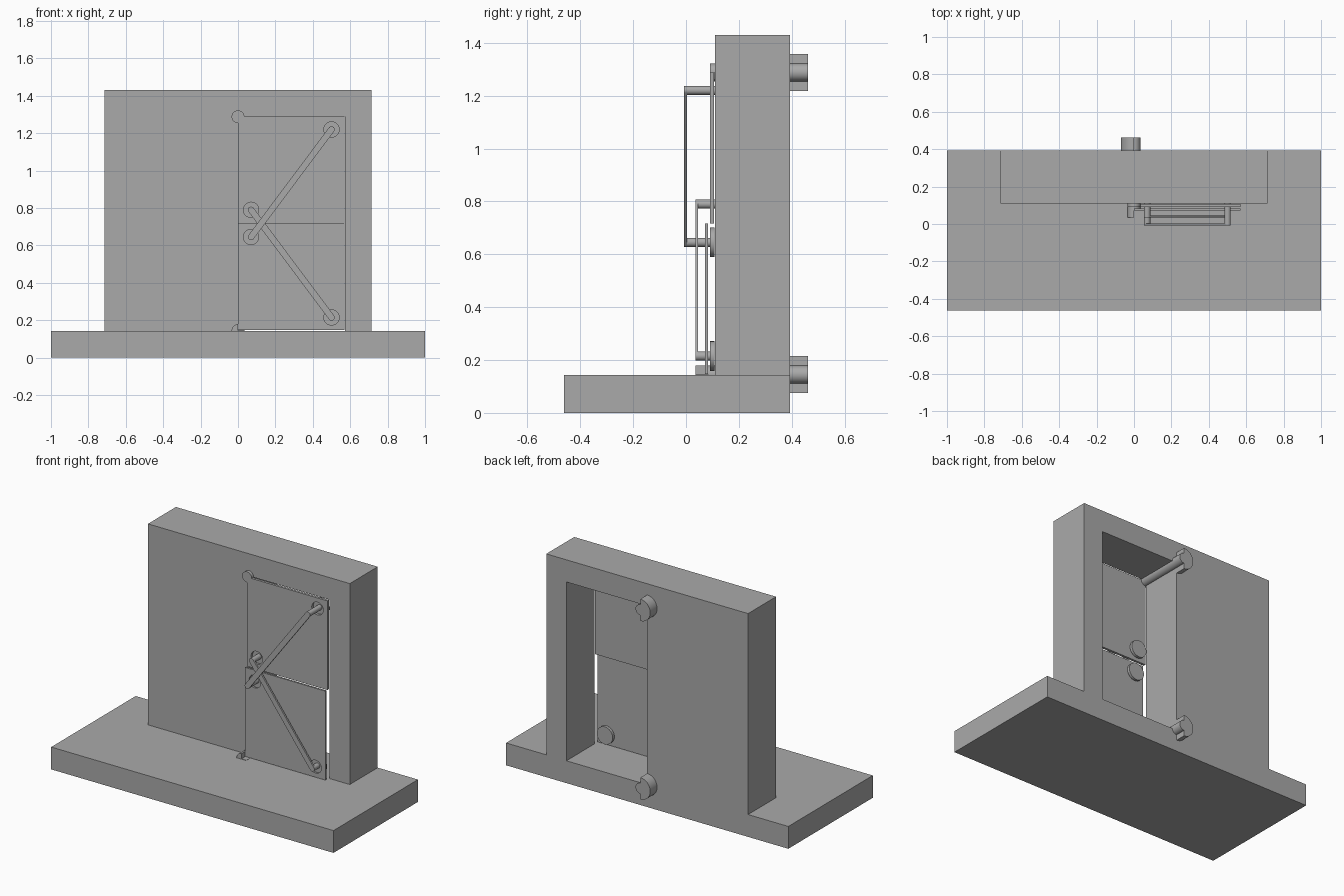
import bpy, bmesh
from math import sin, cos, pi, atan2
from mathutils import Vector

cube = bpy.data.objects.get("Cube")
if cube:
    bpy.data.objects.remove(cube, do_unlink=True)

grey = bpy.data.materials.new("mid grey")
grey.use_nodes = True
grey.diffuse_color = (0.4, 0.4, 0.4, 1)
grey.node_tree.nodes["Principled BSDF"].inputs["Base Color"].default_value = (0.4, 0.4, 0.4, 1)


def prism(name, outline, y0, y1, smooth=False):
    """Extrude an (x, z) outline from y0 to y1."""
    bm = bmesh.new()
    face = bm.faces.new([bm.verts.new((x, y0, z)) for x, z in outline])
    ext = bmesh.ops.extrude_face_region(bm, geom=[face])
    moved = [v for v in ext["geom"] if isinstance(v, bmesh.types.BMVert)]
    bmesh.ops.translate(bm, verts=moved, vec=(0, y1 - y0, 0))
    bmesh.ops.recalc_face_normals(bm, faces=bm.faces)
    mesh = bpy.data.meshes.new(name)
    bm.to_mesh(mesh)
    bm.free()
    mesh.materials.append(grey)
    obj = bpy.data.objects.new(name, mesh)
    bpy.context.collection.objects.link(obj)
    if smooth:
        bpy.ops.object.select_all(action="DESELECT")
        obj.select_set(True)
        bpy.context.view_layer.objects.active = obj
        bpy.ops.object.shade_smooth_by_angle()
    return obj


def rect(x0, x1, z0, z1):
    return [(x0, z0), (x1, z0), (x1, z1), (x0, z1)]


def arc(x, z, r, start=0, sweep=2 * pi, steps=32):
    count = steps if sweep >= 2 * pi else steps + 1
    return [(x + r * cos(start + sweep * i / steps),
             z + r * sin(start + sweep * i / steps)) for i in range(count)]


def drill(obj, holes, r):
    for x, z in holes:
        cutter = prism("hole_cutter", arc(x, z, r), -1, 1)
        cutter.hide_render = True
        mod = obj.modifiers.new("hole", "BOOLEAN")
        mod.operation = "DIFFERENCE"
        mod.solver = "EXACT"
        mod.object = cutter
        bpy.ops.object.select_all(action="DESELECT")
        obj.select_set(True)
        bpy.context.view_layer.objects.active = obj
        bpy.ops.object.modifier_apply(modifier=mod.name)
        bpy.data.objects.remove(cutter, do_unlink=True)


FLOOR, LINTEL, FRONT, BACK = 0.143, 1.288, 0.11, 0.393
PIN_R, HOLE_R, DISC_R = 0.017, 0.041, 0.056

# Base slab and the wall with its doorway
prism("base", rect(-1, 1, 0, FLOOR), -0.462, BACK)
prism("wall", [(-0.715, FLOOR), (0, FLOOR), (0, LINTEL), (0.572, LINTEL),
               (0.572, FLOOR), (0.715, FLOOR), (0.715, 1.43), (-0.715, 1.43)], FRONT, BACK)

# Pivot ends of the two crossing links: low end and high end
upper_link = [(0.07, 0.645), (0.5, 1.22)]
lower_link = [(0.5, 0.215), (0.07, 0.79)]

# Sliding door panels with pin holes
upper_door = prism("upper_door", rect(0, 0.57, 0.717, LINTEL), 0.09, 0.106)
lower_door = prism("lower_door", rect(0, 0.57, FLOOR + 0.004, 0.717), 0.071, 0.083)
drill(upper_door, [upper_link[1], lower_link[1]], HOLE_R)
drill(lower_door, [upper_link[0], lower_link[0]], HOLE_R)

# Links with rounded ends, pins and retaining discs
for name, (low, high), y in (("upper", upper_link, -0.008), ("lower", lower_link, 0.035)):
    d = Vector(high) - Vector(low)
    a = atan2(d.y, d.x)
    outline = arc(*high, PIN_R, a - pi / 2, pi, 16) + arc(*low, PIN_R, a + pi / 2, pi, 16)
    prism(name + "_link", outline, y, y + 0.011, True)
    for end, (x, z), disc_y in (("low", low, 0.09), ("high", high, 0.113)):
        prism(f"{name}_link_{end}_pin", arc(x, z, PIN_R), y + 0.005, disc_y + 0.005, True)
        prism(f"{name}_link_{end}_disc", arc(x, z, DISC_R), disc_y, disc_y + 0.018, True)

# Corner guide rods: notched at the front for the door, half-disc stop at the back
for name, z, y0, notch_y, start in (("upper", LINTEL, 0.09, 0.107, 0),
                                    ("lower", FLOOR + 0.002, 0.035, 0.084, pi / 2)):
    notched = [(0, z)] + arc(0, z, 0.034, start, 1.5 * pi, 24)
    prism(name + "_rod_notched_front", notched, y0, notch_y, True)
    prism(name + "_rod", arc(0, z, 0.034), notch_y, 0.462, True)
    prism(name + "_rod_stop", arc(0, z, 0.07, pi / 2, pi, 24), BACK, 0.462, True)
